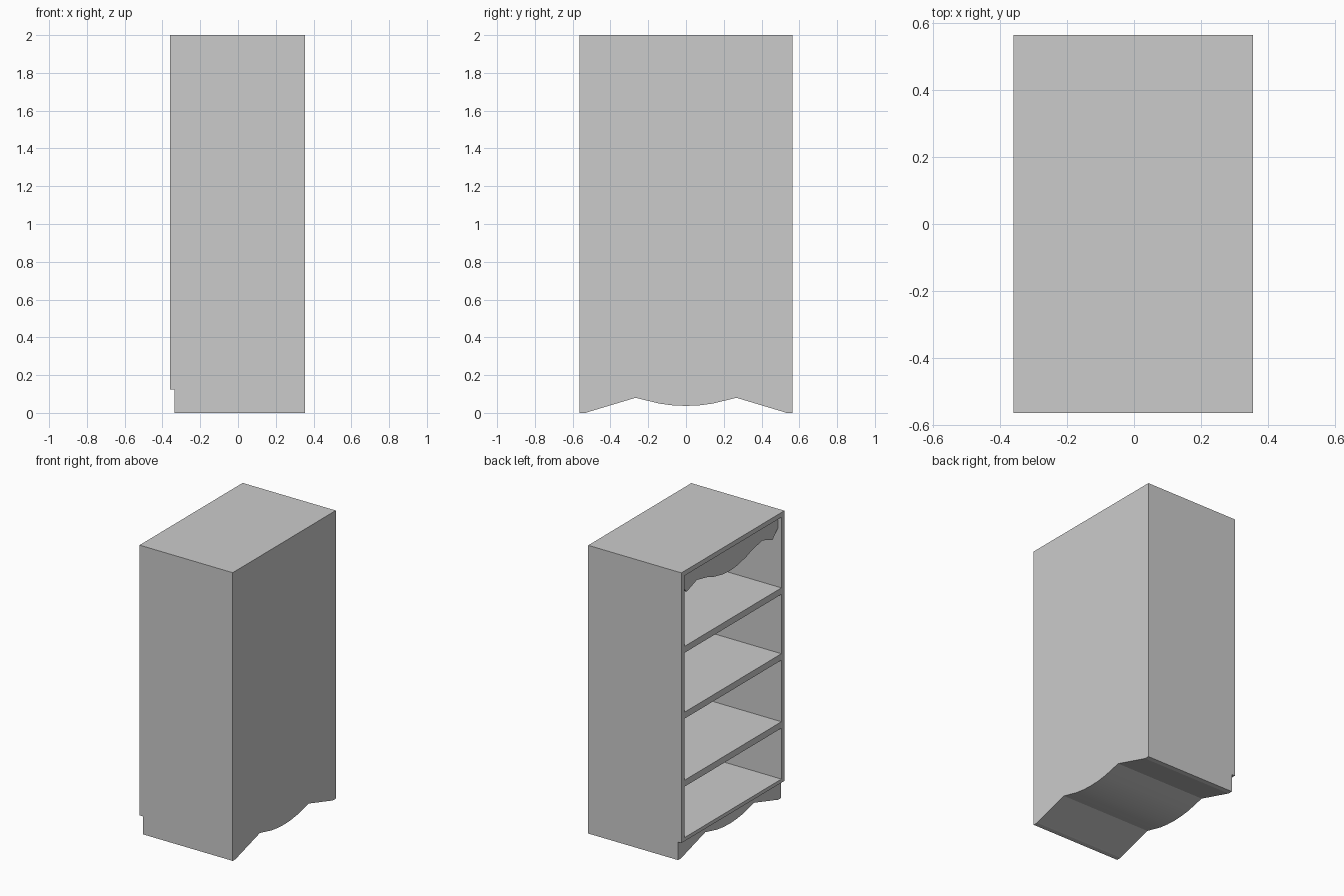
import bpy
import bmesh

if "Cube" in bpy.data.objects:
    bpy.data.objects.remove(bpy.data.objects["Cube"])

X_OPEN, X_BACK = -0.36, 0.355    # open side faces -x, closed panel at +x
X_TOE = -0.335                   # recess line of plinth and valance
HALF, T = 0.565, 0.033           # half width in y, board thickness
INNER = HALF - T


def prism(name, outline, direction, smooth=False):
    """Extrude a closed 3D outline along a direction."""
    bm = bmesh.new()
    face = bm.faces.new([bm.verts.new(p) for p in outline])
    out = bmesh.ops.extrude_face_region(bm, geom=[face])
    verts = [e for e in out["geom"] if isinstance(e, bmesh.types.BMVert)]
    bmesh.ops.translate(bm, vec=direction, verts=verts)
    bmesh.ops.recalc_face_normals(bm, faces=bm.faces)
    mesh = bpy.data.meshes.new(name)
    bm.to_mesh(mesh)
    bm.free()
    obj = bpy.data.objects.new(name, mesh)
    bpy.context.collection.objects.link(obj)
    if smooth:
        bpy.ops.object.select_all(action='DESELECT')
        obj.select_set(True)
        bpy.context.view_layer.objects.active = obj
        bpy.ops.object.shade_smooth_by_angle()
    return obj


def board(name, x0, x1, z0, z1, half=INNER):
    """Box spanning the width symmetrically in y."""
    return prism(name, [(x0, -half, z0), (x1, -half, z0),
                        (x1, -half, z1), (x0, -half, z1)], (0, 2 * half, 0))


def wavy(name, half_curve, z_top, x0, x1):
    """Board with a wavy lower edge, mirrored about y = 0."""
    curve = [(-y, z) for y, z in reversed(half_curve[1:])] + half_curve
    pts = curve + [(INNER, z_top), (-INNER, z_top)]
    return prism(name, [(x0, y, z) for y, z in pts], (x1 - x0, 0, 0), True)


# Side panels with a toe notch at the open edge
side = [(X_TOE, 0), (X_BACK, 0), (X_BACK, 2), (X_OPEN, 2),
        (X_OPEN, 0.125), (X_TOE, 0.125)]
for name, y in (("front_side_panel", -HALF), ("rear_side_panel", INNER)):
    prism(name, [(x, y, z) for x, z in side], (0, T, 0))

# Top and closed back
board("top_panel", X_OPEN, X_BACK, 2 - T, 2)
board("back_panel", X_BACK - T, X_BACK, 0.125, 2 - T)

# Bottom shelf and three upper shelves
board("bottom_shelf", X_OPEN, X_BACK - T, 0.125, 0.15)
for i, z in enumerate((0.548, 1.02, 1.477)):
    board(f"shelf_{i + 1}", X_OPEN, X_BACK - T, z - 0.045, z)

# Plinth with scalloped underside
wavy("plinth", [(0, 0.037), (0.07, 0.04), (0.14, 0.049), (0.267, 0.08),
                (0.52, 0.004), (INNER, 0)], 0.125, X_TOE, X_BACK)

# Scalloped valance under the top
wavy("valance", [(0, 1.79), (0.08, 1.797), (0.18, 1.818), (0.24, 1.84),
                 (0.36, 1.866), (0.47, 1.826), (INNER, 1.89)],
     2 - T, X_TOE, X_TOE + 0.03)
